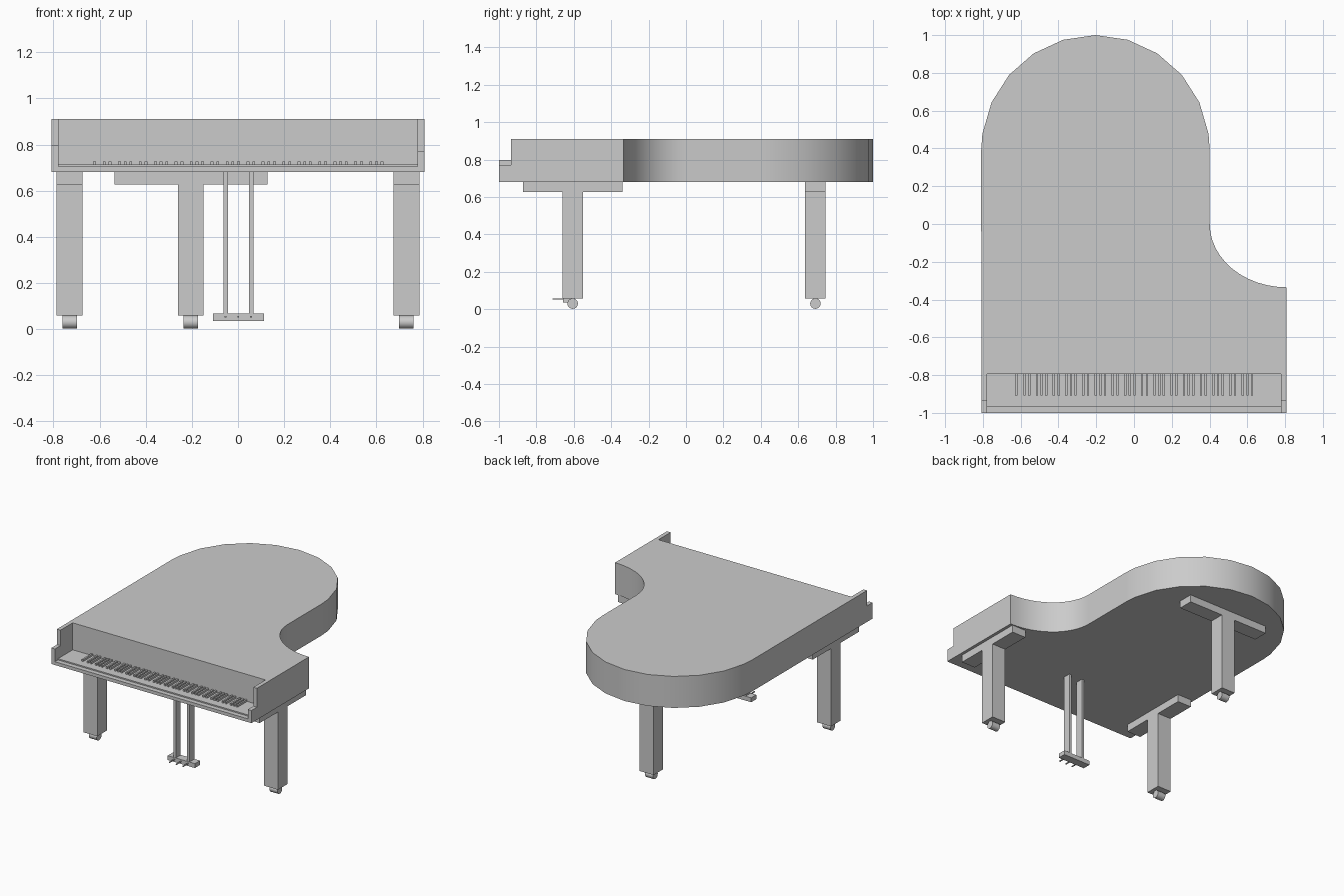
import bpy, bmesh
from math import sin, cos, pi, radians

cube = bpy.data.objects.get("Cube")
if cube:
    bpy.data.objects.remove(cube, do_unlink=True)

grey = bpy.data.materials.new("plain_grey")
grey.use_nodes = True
grey.diffuse_color = (0.6, 0.6, 0.6, 1)
grey.node_tree.nodes["Principled BSDF"].inputs["Base Color"].default_value = (0.6, 0.6, 0.6, 1)


def finish(name, bm):
    bmesh.ops.recalc_face_normals(bm, faces=bm.faces)
    mesh = bpy.data.meshes.new(name)
    bm.to_mesh(mesh)
    bm.free()
    mesh.materials.append(grey)
    obj = bpy.data.objects.new(name, mesh)
    bpy.context.collection.objects.link(obj)
    return obj


def add_box(bm, xs, ys, zs):
    corners = bmesh.ops.create_cube(bm, size=1)["verts"]
    for v in corners:
        v.co = [r[0] if c < 0 else r[1] for c, r in zip(v.co, (xs, ys, zs))]


def box(name, xs, ys, zs):
    bm = bmesh.new()
    add_box(bm, xs, ys, zs)
    return finish(name, bm)


def smooth(obj, angle):
    bpy.ops.object.select_all(action="DESELECT")
    obj.select_set(True)
    bpy.context.view_layer.objects.active = obj
    bpy.ops.object.shade_smooth_by_angle(angle=radians(angle))


SIDE, CHEEK = 0.808, 0.779          # outer and inner faces of the cheeks
BOTTOM, TOP = 0.68, 0.91
FRONT, STEP, FALL = -1.0, -0.935, -0.795

# Case: outline with a keyboard notch, a hollow bent side and a round tail
outline = [(-SIDE, STEP), (-CHEEK, STEP), (-CHEEK, FALL),
           (CHEEK, FALL), (CHEEK, STEP), (SIDE, STEP)]
for i in range(13):
    a = pi / 2 * i / 12
    outline.append((SIDE - 0.407 * sin(a), -0.335 * cos(a)))
steps = [90] + [16.36 * k for k in range(5, -6, -1)] + [-90]
for d in steps:
    a = radians(d)
    outline.append((-0.204 + 0.605 * sin(a), 0.39 + 0.61 * cos(a)))
bm = bmesh.new()
base = bm.faces.new([bm.verts.new((x, y, BOTTOM)) for x, y in outline])
lid = bmesh.ops.extrude_face_region(bm, geom=[base], use_keep_orig=True)["geom"]
for v in lid:
    if isinstance(v, bmesh.types.BMVert):
        v.co.z = TOP
smooth(finish("case", bm), 30)

# Keyboard shelf, white key bed and the two unequal arms
box("key_shelf", (-CHEEK, CHEEK), (FRONT, FALL), (BOTTOM, 0.704))
box("white_keys", (-CHEEK, CHEEK), (-0.965, FALL), (0.704, 0.713))
box("right_arm", (-SIDE, -CHEEK), (FRONT, STEP), (BOTTOM, 0.797))
box("left_arm", (CHEEK, SIDE), (FRONT, STEP), (BOTTOM, 0.772))

# Black keys: one single key, then eight octaves of two and three
WHITE = 0.02224
places = [1] + [7 * o + p for o in range(8) for p in (2.93, 4.07, 5.9, 7, 8.1)]
bm = bmesh.new()
for p in places:
    x = -0.645 + p * WHITE
    add_box(bm, (x - 0.006, x + 0.006), (-0.907, FALL), (0.713, 0.727))
finish("black_keys", bm)


# Legs with a cross beam above and a roller below
def leg(name, x, y, beam_x, beam_y):
    box(name + "_leg", (x - 0.056, x + 0.056), (y - 0.055, y + 0.055), (0.058, 0.626))
    box(name + "_beam", beam_x, beam_y, (0.626, BOTTOM))
    bm = bmesh.new()
    bmesh.ops.create_cone(bm, cap_ends=True, segments=24, radius1=0.028,
                          radius2=0.028, depth=0.064)
    for v in bm.verts:
        v.co = (x + v.co.z, y + v.co.x, 0.03 + v.co.y)
    smooth(finish(name + "_caster", bm), 30)


for name, x in (("front_right", -0.73), ("front_left", 0.73)):
    leg(name, x, -0.606, (x - 0.056, x + 0.056), (-0.872, -0.34))
leg("back", -0.205, 0.692, (-0.535, 0.127), (0.637, 0.747))

# Pedal lyre
for name, x in (("right", -0.053), ("left", 0.057)):
    box(name + "_lyre_post", (x - 0.01, x + 0.01), (-0.655, -0.6), (0.067, BOTTOM))
box("lyre_base", (-0.108, 0.112), (-0.657, -0.598), (0.035, 0.067))
for name, x in (("right", -0.054), ("middle", 0.001), ("left", 0.056)):
    box(name + "_pedal", (x - 0.004, x + 0.004), (-0.715, -0.655), (0.051, 0.057))
